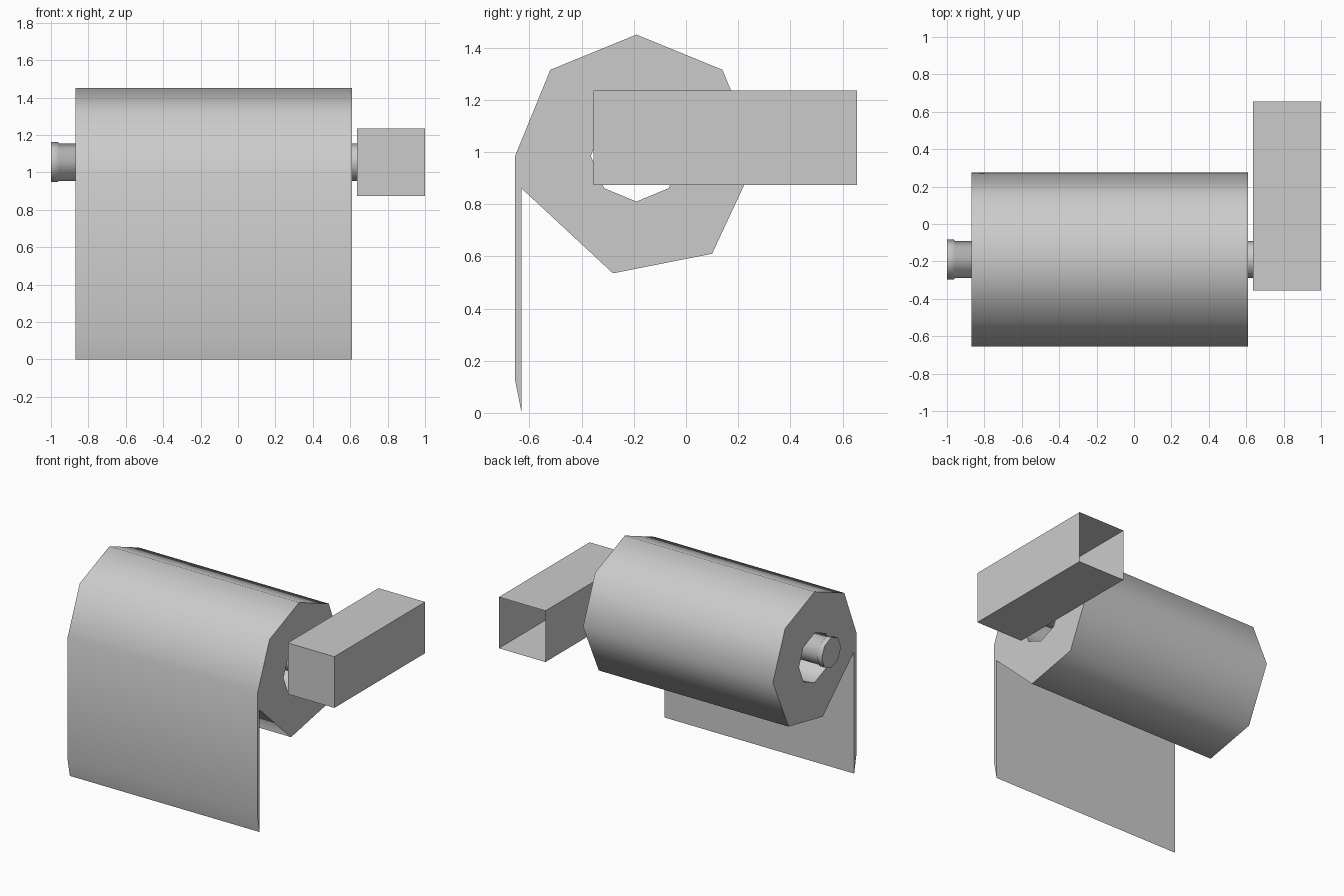
import bpy, bmesh
from math import cos, sin, pi, radians

if "Cube" in bpy.data.objects:
    bpy.data.objects.remove(bpy.data.objects["Cube"])


def finish(bm, name, angle=None):
    mesh = bpy.data.meshes.new(name)
    bmesh.ops.recalc_face_normals(bm, faces=bm.faces)
    bm.to_mesh(mesh)
    bm.free()
    ob = bpy.data.objects.new(name, mesh)
    bpy.context.collection.objects.link(ob)
    if angle:
        bpy.ops.object.select_all(action='DESELECT')
        ob.select_set(True)
        bpy.context.view_layer.objects.active = ob
        bpy.ops.object.shade_smooth_by_angle(angle=radians(angle))
    return ob


def ring(y, z, r, n=8):
    return [(y + r * cos(2 * pi * i / n), z + r * sin(2 * pi * i / n)) for i in range(n)]


def loop(bm, x, pts):
    vs = [bm.verts.new((x, y, z)) for y, z in pts]
    return vs, [bm.edges.new((vs[i - 1], vs[i])) for i in range(len(vs))]


# Paper roll with hanging sheet: one profile with a core hole, extruded along x
outline = [(-0.19, 1.45), (0.14, 1.315), (0.275, 0.985), (0.10, 0.61), (-0.28, 0.535),
           (-0.63, 0.86), (-0.63, 0.0), (-0.655, 0.125), (-0.655, 0.985), (-0.52, 1.315)]
bm = bmesh.new()
edges = loop(bm, -0.87, outline)[1] + loop(bm, -0.87, ring(-0.19, 0.985, 0.175))[1]
bmesh.ops.triangle_fill(bm, edges=edges, use_beauty=True, normal=(1, 0, 0))
res = bmesh.ops.extrude_face_region(bm, geom=bm.faces[:], use_keep_orig=True)
bmesh.ops.translate(bm, vec=(1.48, 0, 0),
                    verts=[v for v in res['geom'] if isinstance(v, bmesh.types.BMVert)])
finish(bm, "paper_roll", 60)

# Holder rod with a collar at its free end
bm = bmesh.new()
prev = None
for x, r in [(-1, 0.107), (-0.963, 0.107), (-0.957, 0.1), (0.637, 0.1)]:
    vs, _ = loop(bm, x, ring(-0.19, 1.055, r))
    if prev:
        for i in range(8):
            bm.faces.new((prev[i - 1], prev[i], vs[i], vs[i - 1]))
    else:
        bm.faces.new(vs)
    prev = vs
bm.faces.new(prev)
finish(bm, "holder_rod", 50)

# Wall arm: square box, open at the back
bm = bmesh.new()
bmesh.ops.create_cube(bm, size=1)
bmesh.ops.scale(bm, vec=(0.363, 1.01, 0.361), verts=bm.verts)
bmesh.ops.translate(bm, vec=(0.8185, 0.15, 1.0545), verts=bm.verts)
back = [f for f in bm.faces if f.calc_center_median().y > 0.6]
bmesh.ops.delete(bm, geom=back, context='FACES_ONLY')
finish(bm, "wall_arm")
